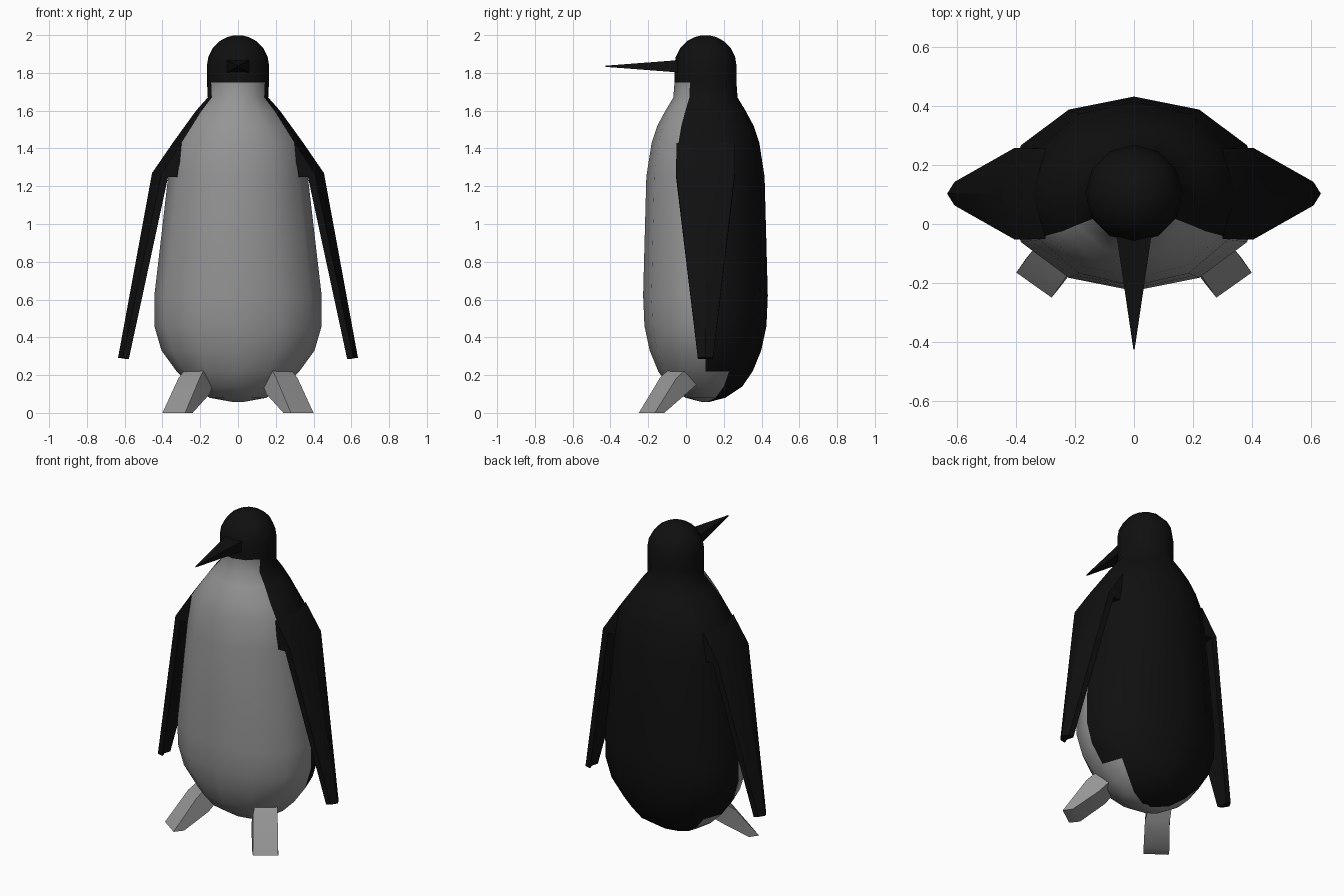
import bpy, bmesh
from math import sin, cos, radians, tau

cube = bpy.data.objects.get("Cube")
if cube:
    bpy.data.objects.remove(cube, do_unlink=True)


def make_material(name, value):
    m = bpy.data.materials.new(name)
    m.use_nodes = True
    color = (value, value, value, 1)
    m.diffuse_color = color
    m.node_tree.nodes["Principled BSDF"].inputs["Base Color"].default_value = color
    return m


black = make_material("black plumage", 0.005)
pale = make_material("pale grey plumage", 0.3)


def loft(name, rings, materials, rule=None, angle=50):
    """Skin a list of equal-sized rings, closing both ends."""
    bm = bmesh.new()
    loops = [[bm.verts.new(p) for p in ring] for ring in rings]
    n = len(loops[0])
    for i, (low, high) in enumerate(zip(loops, loops[1:])):
        for j in range(n):
            k = (j + 1) % n
            face = bm.faces.new((low[j], low[k], high[k], high[j]))
            if rule:
                face.material_index = rule(i, j)
    bottom = bm.faces.new(loops[0][::-1])
    bm.faces.new(loops[-1])
    if rule:
        bottom.material_index = rule(0, 0)
    bmesh.ops.recalc_face_normals(bm, faces=bm.faces)
    mesh = bpy.data.meshes.new(name)
    bm.to_mesh(mesh)
    bm.free()
    for m in materials:
        mesh.materials.append(m)
    obj = bpy.data.objects.new(name, mesh)
    bpy.context.collection.objects.link(obj)
    bpy.ops.object.select_all(action='DESELECT')
    obj.select_set(True)
    bpy.context.view_layer.objects.active = obj
    bpy.ops.object.shade_smooth_by_angle(angle=radians(angle))
    return obj


# Body and head: twelve-sided oval rings (height, half width, half depth)
SIDES = 12
MID_Y = 0.103
profile = [
    (0.058, 0.03, 0.02), (0.08, 0.15, 0.105), (0.14, 0.245, 0.195),
    (0.22, 0.325, 0.25), (0.33, 0.405, 0.295), (0.46, 0.443, 0.323),
    (0.62, 0.443, 0.33), (0.92, 0.408, 0.322), (1.25, 0.37, 0.313),
    (1.43, 0.345, 0.285), (1.52, 0.28, 0.255), (1.60, 0.222, 0.212),
    (1.67, 0.16, 0.17), (1.75, 0.164, 0.164),
]
for a in (0, 18, 36, 54, 70, 83):
    r = 0.165 * cos(radians(a))
    profile.append((1.835 + 0.165 * sin(radians(a)), r, r))


def oval(z, rx, ry):
    return [(rx * sin(tau * j / SIDES), MID_Y - ry * cos(tau * j / SIDES), z)
            for j in range(SIDES)]


def bib(i, j):
    """Pale front that narrows in steps from the belly to the throat."""
    z = profile[i][0]
    reach = 4 if z < 0.2 else 3 if z < 1.2 else 2 if z < 1.7 else 0
    return 1 if min(j, SIDES - 1 - j) < reach else 0


loft("body", [oval(*p) for p in profile], [black, pale], bib)

# Beak: thin pyramid running forward from the face
beak = []
for y, w, h in ((-0.02, 0.062, 0.034), (-0.427, 0.002, 0.003)):
    beak.append([(-w, y, 1.835 - h), (w, y, 1.835 - h),
                 (w, y, 1.835 + h), (-w, y, 1.835 + h)])
loft("beak", beak, [black], angle=30)


# Flippers: section has three outer and three inner points
def flipper_ring(s, half, z_out, z_in, edge_out, mid_out, edge_in, mid_in):
    return [(s * x, MID_Y + t * half, z) for x, t, z in (
        (edge_out, -1, z_out), (mid_out, 0, z_out), (edge_out, 1, z_out),
        (edge_in, 1, z_in), (mid_in, 0, z_in), (edge_in, -1, z_in))]


for side, s in (("left", 1), ("right", -1)):
    loft(side + "_flipper", [
        flipper_ring(s, 0.153, 1.43, 1.25, 0.299, 0.345, 0.315, 0.36),
        flipper_ring(s, 0.156, 1.27, 1.25, 0.405, 0.455, 0.37, 0.39),
        flipper_ring(s, 0.04, 0.292, 0.285, 0.61, 0.635, 0.578, 0.59),
    ], [black], angle=40)

    # Legs: slanted blocks splayed outward from the belly
    foot = [(0.28, -0.25, 0), (0.40, -0.165, 0), (0.365, -0.115, 0), (0.24, -0.20, 0)]
    ankle = [(0.20, -0.135, 0.19), (0.315, -0.05, 0.185), (0.27, 0.0, 0.1), (0.15, -0.08, 0.1)]
    hip = [(x * 0.8, y + 0.09, z + 0.08) for x, y, z in ankle]
    loft(side + "_leg",
         [[(s * x, y, z) for x, y, z in ring] for ring in (foot, ankle, hip)],
         [pale], angle=40)
